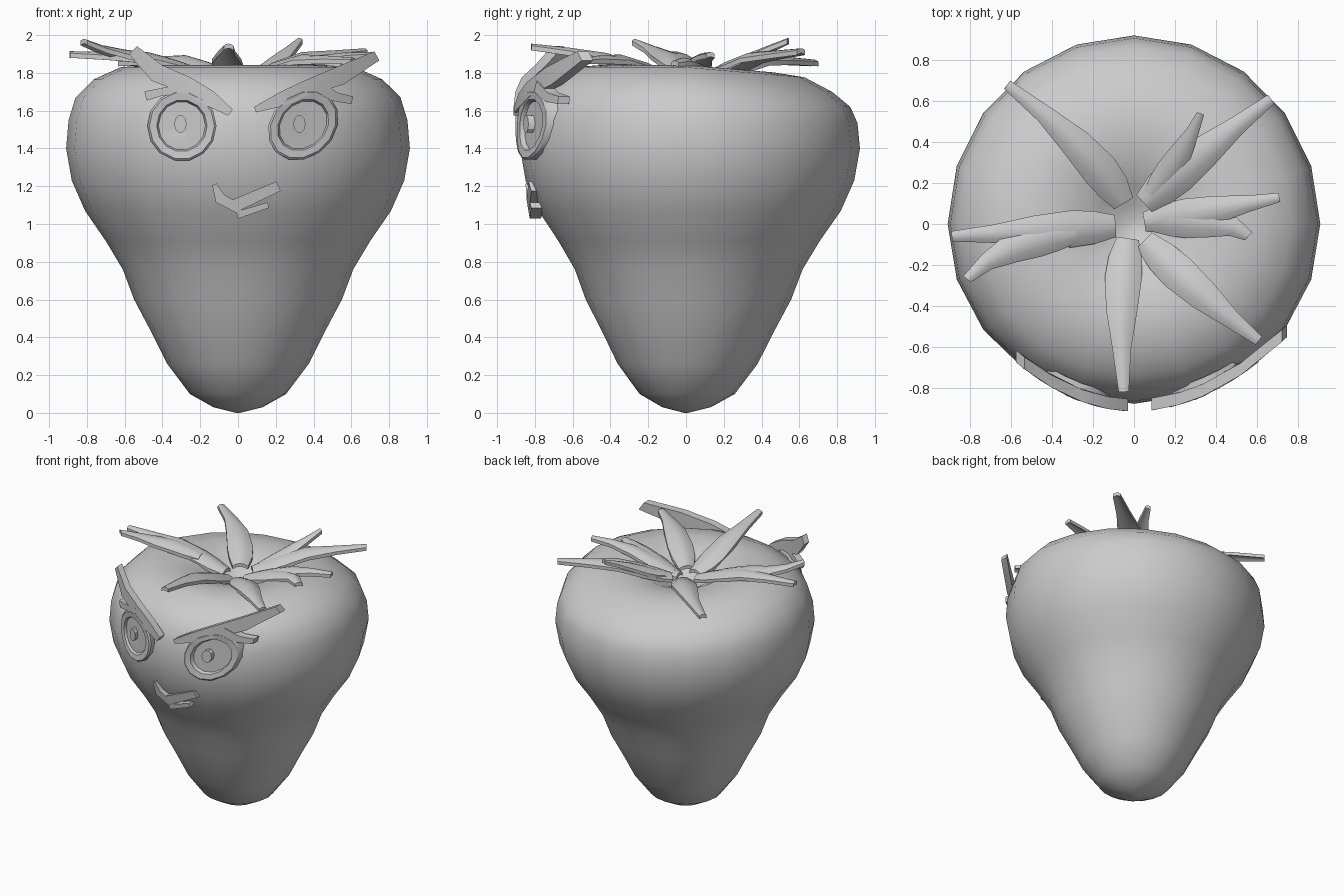
import bpy, bmesh
from math import sin, cos, pi, sqrt
from mathutils import Vector

if "Cube" in bpy.data.objects:
    bpy.data.objects.remove(bpy.data.objects["Cube"])


def finish(name, bm, angle=35):
    bmesh.ops.recalc_face_normals(bm, faces=bm.faces)
    me = bpy.data.meshes.new(name)
    bm.to_mesh(me)
    bm.free()
    ob = bpy.data.objects.new(name, me)
    bpy.context.collection.objects.link(ob)
    bpy.ops.object.select_all(action='DESELECT')
    ob.select_set(True)
    bpy.context.view_layer.objects.active = ob
    bpy.ops.object.shade_smooth_by_angle(angle=angle * pi / 180)


def loft(name, loops, angle):
    bm = bmesh.new()
    rings = [[bm.verts.new(p) for p in lp] for lp in loops]
    n = len(rings[0])
    for a, b in zip(rings, rings[1:]):
        for i in range(n):
            bm.faces.new((a[i], a[(i + 1) % n], b[(i + 1) % n], b[i]))
    bm.faces.new(rings[0])
    bm.faces.new(rings[-1])
    finish(name, bm, angle)


# Fruit body: lathe with a sunken crown, lower toward the back
def body_point(r, z, a):
    x, y = r * cos(a), r * sin(a)
    if y < 0:
        y *= .965
    else:
        y *= 1.012
        if z > 1.5:
            z -= .085 * y * min(1, (z - 1.5) / .25)
    return (x, y, z)


profile = [(.01, 0), (.13, .03), (.255, .1), (.375, .26), (.46, .43), (.55, .6), (.61, .76),
           (.70, .91), (.81, 1.07), (.88, 1.23), (.91, 1.4), (.897, 1.55), (.86, 1.67),
           (.765, 1.765), (.62, 1.83), (.46, 1.842), (.3, 1.805), (.18, 1.74), (.09, 1.68),
           (.01, 1.66)]
loft("fruit_body", [[body_point(r, z, k * pi / 10) for k in range(20)] for r, z in profile], 80)


# Face parts are drawn in x, z and laid on a curved front
def on_face(x, z, inset):
    y = .915 - (.65 if x > 0 else .72) * x * x
    if z < 1.3:
        y -= .055 + .17 * (1.22 - z)
    return (x, inset - y, z)


def oval(cx, cz, rx, rz, tilt, inset, n=14):
    pts = []
    for i in range(n):
        u, v = rx * cos(2 * pi * i / n), rz * sin(2 * pi * i / n)
        pts.append(on_face(cx + u + tilt * v, cz + v, inset))
    return pts


def eye(name, cx, cz, tilt, pupil_x):
    steps = [(1, .09), (1, .012), (.94, 0), (.73, .006), (.68, .03)]
    loft(name, [oval(cx, cz, .183 * s, .188 * s, tilt, d) for s, d in steps], 30)
    loft(name + "_pupil", [oval(pupil_x, 1.53, .033, .047, 0, d, 10) for d in (.05, -.002)], 30)


def band(name, path, depth=.06):
    # flat strip along (x, z, width)
    loops = []
    for i, (x, z, w) in enumerate(path):
        a, b = path[max(i - 1, 0)], path[min(i + 1, len(path) - 1)]
        dx, dz = b[0] - a[0], b[1] - a[1]
        h = w / 2 / sqrt(dx * dx + dz * dz)
        l, r = (x - dz * h, z + dx * h), (x + dz * h, z - dx * h)
        loops.append([on_face(*l, 0), on_face(*r, 0), on_face(*r, depth), on_face(*l, depth)])
    loft(name, loops, 30)


eye("left_eye", -.297, 1.52, 0, -.305)
eye("right_eye", .345, 1.525, .2, .325)
band("left_brow", [(-.04, 1.59, .04), (-.15, 1.665, .085), (-.27, 1.735, .09),
                   (-.43, 1.80, .10), (-.555, 1.92, .06)])
band("left_brow_spike", [(-.27, 1.72, .06), (-.4, 1.7, .04), (-.49, 1.678, .05)])
band("right_brow", [(.09, 1.605, .03), (.23, 1.66, .075), (.35, 1.715, .08),
                    (.54, 1.785, .1), (.735, 1.89, .055)])
band("right_brow_spike", [(.42, 1.725, .07), (.52, 1.672, .05), (.605, 1.655, .04)])
band("mouth", [(-.125, 1.21, .025), (-.095, 1.135, .06), (-.02, 1.095, .07), (.215, 1.2, .055)])
band("lower_lip", [(-.005, 1.047, .04), (.16, 1.1, .03)])


# Leaves: arched strips bending from start through mid to tip, rising out of the crown
def leaf(name, start, mid, tip, tip_z, width=.18, thick=.025):
    s, m, e = Vector(start), Vector(mid), Vector(tip)
    loops = []
    for t, share in ((0, .6), (.14, .9), (.28, 1), (.5, .85), (.75, .5), (1, .28)):
        c = m * 2 - (s + e) / 2            # curve passes through mid
        p = s * (1 - t) ** 2 + c * 2 * t * (1 - t) + e * t * t
        d = (c - s) * (1 - t) + (e - c) * t
        side = Vector((-d.y, d.x, 0)).normalized()
        rise = 1.905 - .17 * max(0, 1 - p.length / .5) ** 1.4
        z = rise + (tip_z - 1.905) * t * t
        w = width * share
        top = [Vector((p.x, p.y, z - .2 * w * k * k)) + side * (w * k / 2)
               for k in (-1, -.5, 0, .5, 1)]
        loops.append(top + [q - Vector((0, 0, thick)) for q in reversed(top)])
    loft(name, loops, 40)


leaf("back_left_leaf", (-.05, .1), (-.28, .39), (-.62, .68), 1.87)
leaf("back_right_leaf", (.05, .1), (.34, .35), (.67, .61), 1.93, .19)
leaf("back_right_leaf_fork", (.08, .14), (.23, .35), (.325, .54), 1.985, .13)
leaf("right_leaf", (.05, .01), (.4, .07), (.71, .13), 1.91, .16)
leaf("right_leaf_fork", (.08, .02), (.38, .015), (.56, -.06), 1.865, .19)
leaf("front_right_leaf", (.05, -.08), (.34, -.35), (.61, -.57), 1.88)
leaf("front_leaf", (-.03, -.07), (-.06, -.42), (-.05, -.82), 1.955)
leaf("left_leaf", (-.09, -.01), (-.48, -.035), (-.89, -.06), 1.915, .18)
leaf("left_leaf_fork", (-.28, -.04), (-.6, -.12), (-.815, -.27), 1.98, .17)
